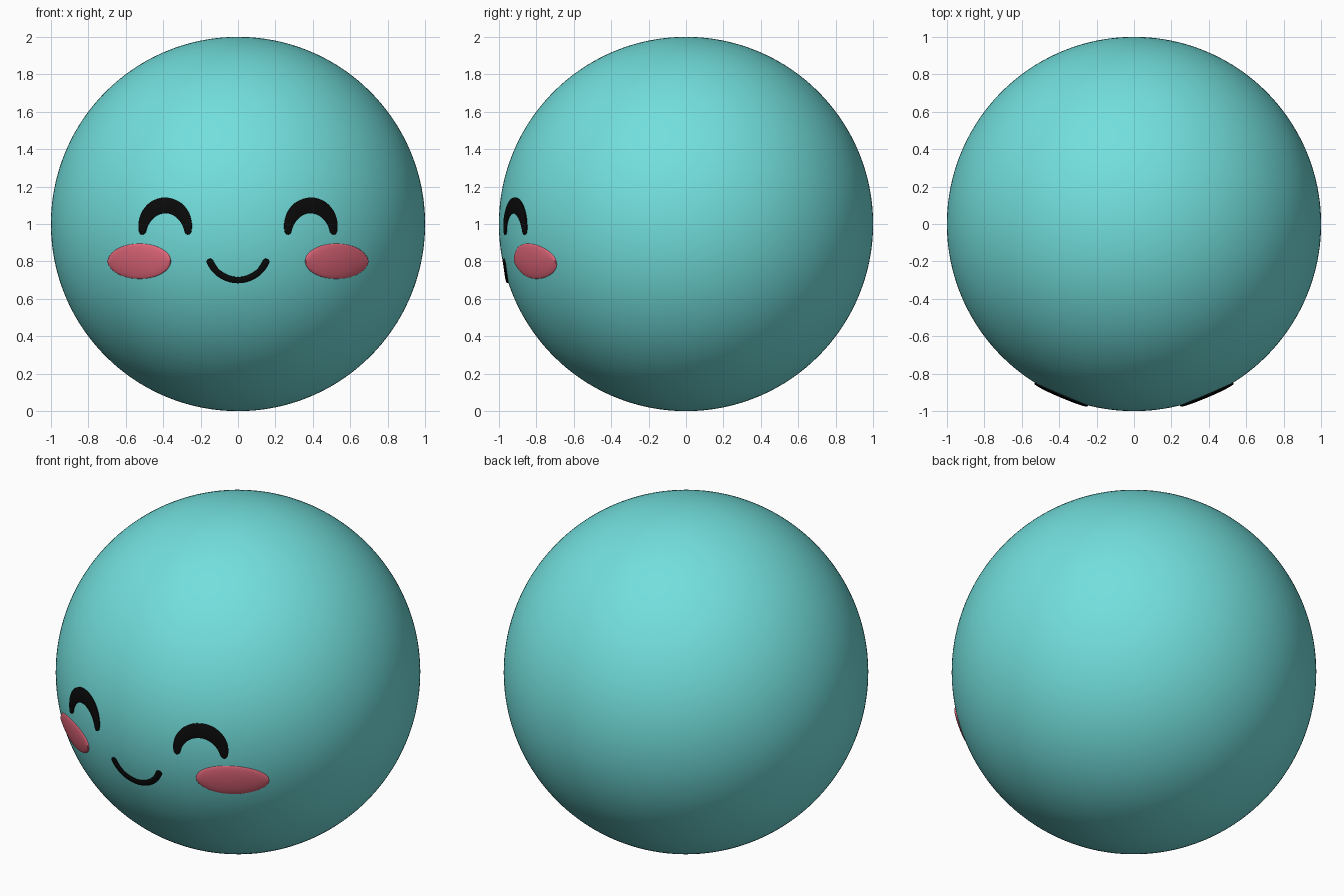
import bpy
import bmesh
from math import sin, cos, pi, sqrt, radians
from mathutils import Vector

if "Cube" in bpy.data.objects:
    bpy.data.objects.remove(bpy.data.objects["Cube"], do_unlink=True)

CENTRE = Vector((0, 0, 1))


def make_material(name, rgb):
    mat = bpy.data.materials.new(name)
    mat.use_nodes = True
    mat.diffuse_color = (*rgb, 1)
    mat.node_tree.nodes["Principled BSDF"].inputs["Base Color"].default_value = (*rgb, 1)
    return mat


TEAL = make_material("teal", (0.168, 0.737, 0.72))
PINK = make_material("rose pink", (0.84, 0.15, 0.215))
BLACK = make_material("black", (0.003, 0.003, 0.003))


def finish(bm, name, mat):
    bmesh.ops.recalc_face_normals(bm, faces=bm.faces)
    mesh = bpy.data.meshes.new(name)
    bm.to_mesh(mesh)
    bm.free()
    mesh.materials.append(mat)
    obj = bpy.data.objects.new(name, mesh)
    bpy.context.collection.objects.link(obj)
    bpy.ops.object.select_all(action="DESELECT")
    obj.select_set(True)
    bpy.context.view_layer.objects.active = obj
    bpy.ops.object.shade_smooth_by_angle(angle=radians(40))


def on_ball(x, z, lift):
    """Point of the front face of the ball, raised along its normal."""
    h = z - CENTRE.z
    return CENTRE + Vector((x, -sqrt(1 - x * x - h * h), h)) * (1 + lift)


def plate(name, mat, path, width, profile, rows=48):
    """Thin closed plate that follows a path over the ball."""
    bm = bmesh.new()
    rings = []
    for i in range(rows + 1):
        u = (1 - cos(pi * i / rows)) / 2
        here = Vector(path(u))
        along = (Vector(path(u + 0.001)) - Vector(path(u - 0.001))).normalized()
        side = Vector((-along.y, along.x)) * max(width(u), 0.0008)
        rings.append([bm.verts.new(on_ball(*(here + side * t), lift)) for t, lift in profile])
    n = len(profile)
    for a, b in zip(rings, rings[1:]):
        for j in range(n):
            k = (j + 1) % n
            bm.faces.new((a[j], a[k], b[k], b[j]))
    bm.faces.new(rings[0])
    bm.faces.new(rings[-1])
    finish(bm, name, mat)


def stroke_width(end, middle, cap):
    """Half width that swells in the middle and has rounded ends."""
    def width(u):
        d = min(min(u, 1 - u) / cap, 1)
        return (end + (middle - end) * sin(pi * u)) * sqrt(max(0, 1 - (1 - d) ** 2))
    return width


# Cross-sections: (position across, lift above the ball)
STROKE = [(-1, -0.006), (-1, 0.006), (-0.75, 0.009), (0, 0.0095),
          (0.75, 0.009), (1, 0.006), (1, -0.006)]
DOME = [(-cos(pi * j / 16), 0.0095 * sin(pi * j / 16)) for j in range(17)]
DOME = [(-1, -0.006)] + DOME + [(1, -0.006)]

# Ball body
bm = bmesh.new()
bmesh.ops.create_icosphere(bm, subdivisions=6, radius=1)
bmesh.ops.translate(bm, vec=CENTRE, verts=bm.verts)
finish(bm, "body", TEAL)

# Closed smiling eyes and blushing cheeks
for label, s in (("left", 1), ("right", -1)):
    def eye_path(u, s=s):
        a = radians(98) * (2 * u - 1)
        return s * 0.388 + 0.121 * sin(a), 0.962 + 0.137 * cos(a)

    def cheek_path(u, s=s):
        return s * 0.526 + 0.167 * (2 * u - 1), 0.801

    plate(label + "_eye", BLACK, eye_path, stroke_width(0.015, 0.042, 0.04), STROKE)
    plate(label + "_cheek", PINK, cheek_path,
          lambda u: 0.094 * sqrt(max(0, 1 - (2 * u - 1) ** 2)), DOME)


# Smile
def mouth_path(u):
    a = radians(72) * (2 * u - 1)
    return 0.163 * sin(a), 0.864 - 0.163 * cos(a)


plate("mouth", BLACK, mouth_path, stroke_width(0.018, 0.016, 0.04), STROKE)
